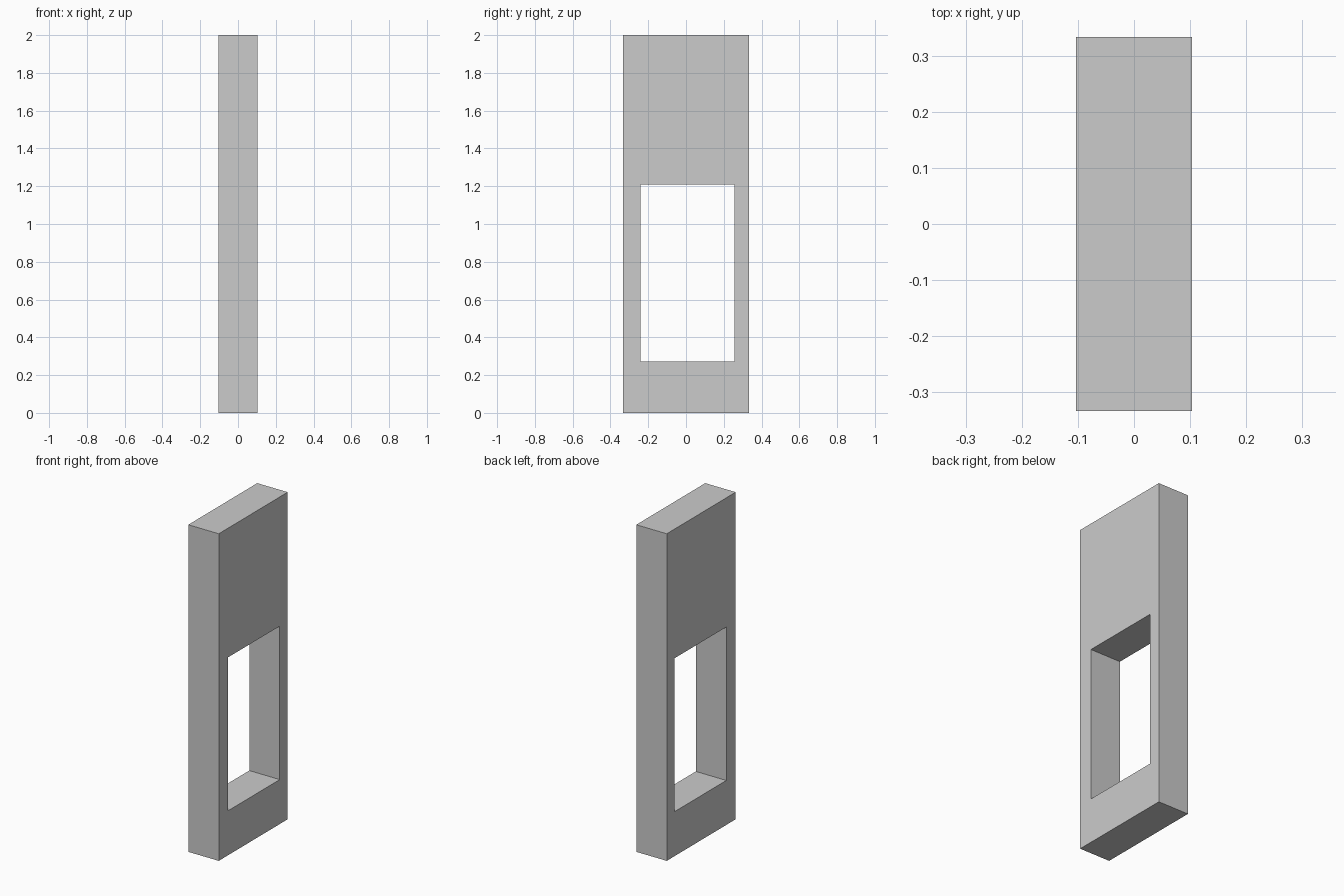
import bpy, bmesh

if "Cube" in bpy.data.objects:
    bpy.data.objects.remove(bpy.data.objects["Cube"])

HALF_X = 0.103                       # half thickness
OUTER = (-0.333, 0.333, 0.0, 2.0)    # y min, y max, z min, z max
WINDOW = (-0.242, 0.256, 0.272, 1.21)


def ring(bm, rect, x):
    y0, y1, z0, z1 = rect
    return [bm.verts.new((x, y, z)) for y, z in ((y0, z0), (y1, z0), (y1, z1), (y0, z1))]


# Slab with a rectangular window cut right through its thickness
bm = bmesh.new()
loops = [ring(bm, OUTER, -HALF_X), ring(bm, OUTER, HALF_X),
         ring(bm, WINDOW, HALF_X), ring(bm, WINDOW, -HALF_X)]
for a, b in zip(loops, loops[1:] + loops[:1]):
    for i in range(4):
        j = (i + 1) % 4
        bm.faces.new((a[i], a[j], b[j], b[i]))
bmesh.ops.recalc_face_normals(bm, faces=bm.faces)

mesh = bpy.data.meshes.new("panel_with_window")
bm.to_mesh(mesh)
bm.free()
panel = bpy.data.objects.new("panel_with_window", mesh)
bpy.context.collection.objects.link(panel)
